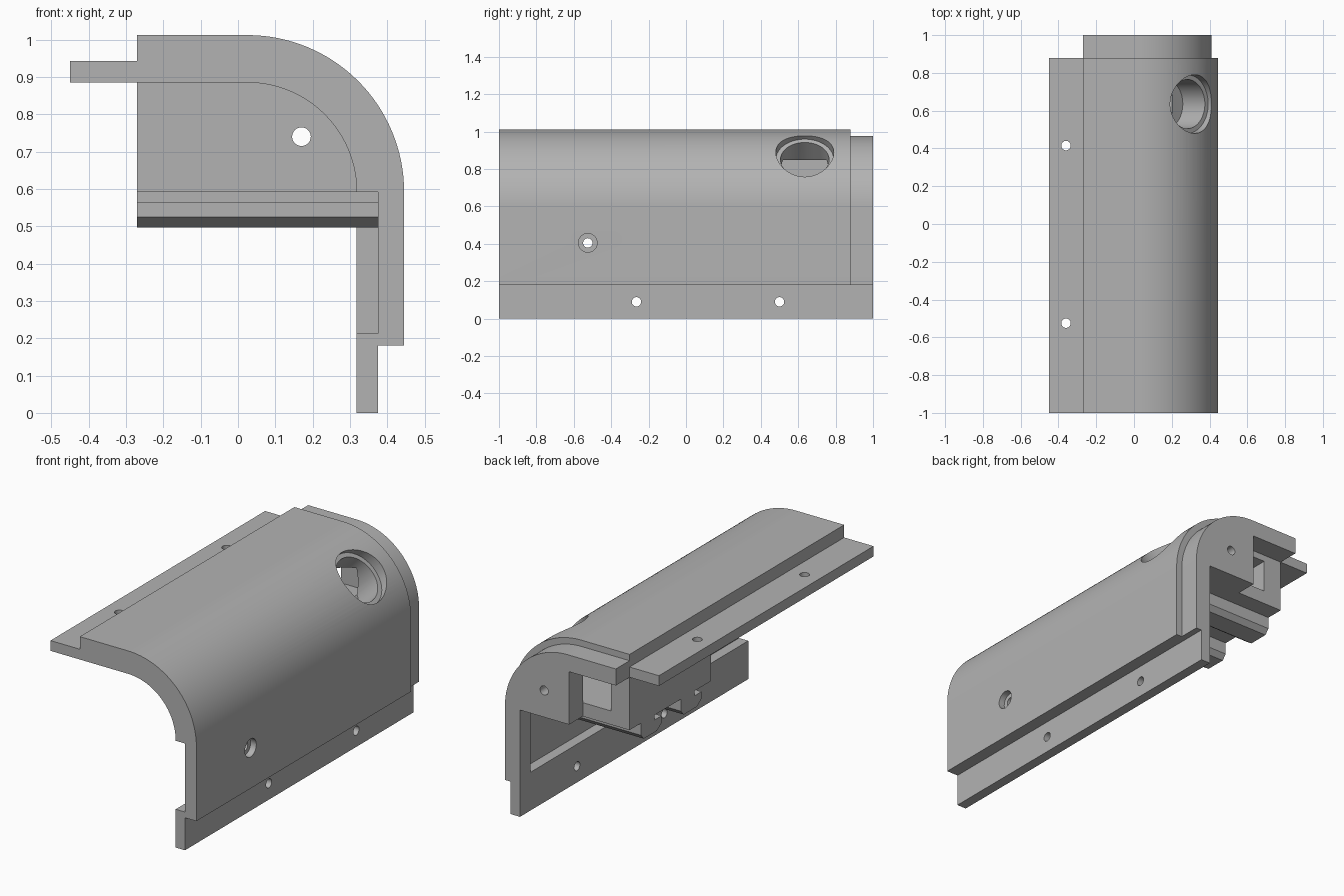
import bpy, bmesh, math
from mathutils import Vector, Matrix

if "Cube" in bpy.data.objects:
    bpy.data.objects.remove(bpy.data.objects["Cube"])

grey = bpy.data.materials.new("plain grey")
grey.use_nodes = True
colour = (0.45, 0.45, 0.45, 1)
grey.diffuse_color = colour
grey.node_tree.nodes["Principled BSDF"].inputs["Base Color"].default_value = colour

CX, CZ = 0.025, 0.592      # centre of the bend
R_OUT, R_IN = 0.42, 0.293
BACK = 0.88                # start of the rear lip
LEFT = -0.27


def finish(name, bm):
    bmesh.ops.recalc_face_normals(bm, faces=bm.faces)
    mesh = bpy.data.meshes.new(name)
    bm.to_mesh(mesh)
    bm.free()
    obj = bpy.data.objects.new(name, mesh)
    bpy.context.collection.objects.link(obj)
    mesh.materials.append(grey)
    return obj


def extrude(name, pts, start, end, axis="y"):
    """Extrude an (x, z) outline along y, or a (y, z) outline along x."""
    bm = bmesh.new()
    place = (lambda a, b: (a, start, b)) if axis == "y" else (lambda a, b: (start, a, b))
    face = bm.faces.new([bm.verts.new(place(a, b)) for a, b in pts])
    new = bmesh.ops.extrude_face_region(bm, geom=[face])["geom"]
    d = end - start
    bmesh.ops.translate(bm, verts=[v for v in new if isinstance(v, bmesh.types.BMVert)],
                        vec=(0, d, 0) if axis == "y" else (d, 0, 0))
    return finish(name, bm)


def box(name, x0, x1, y0, y1, z0, z1):
    return extrude(name, [(x0, z0), (x1, z0), (x1, z1), (x0, z1)], y0, y1)


def rod(name, a, b, r, sides=32):
    a, b = Vector(a), Vector(b)
    turn = (b - a).to_track_quat("Z", "Y").to_matrix().to_4x4()
    bm = bmesh.new()
    bmesh.ops.create_cone(bm, cap_ends=True, segments=sides, radius1=r, radius2=r,
                          depth=(b - a).length, matrix=Matrix.Translation((a + b) / 2) @ turn)
    return finish(name, bm)


def arc(r, n=32):
    """Quarter bend from the top round to the side."""
    angles = [math.pi / 2 * (1 - i / n) for i in range(n + 1)]
    return [(CX + r * math.cos(t), CZ + r * math.sin(t)) for t in angles]


def combine(target, tool, operation):
    mod = target.modifiers.new(operation, "BOOLEAN")
    mod.operation, mod.solver, mod.object = operation, "EXACT", tool
    bpy.context.view_layer.objects.active = target
    bpy.ops.object.modifier_apply(modifier=mod.name)
    bpy.data.objects.remove(tool)


def cut(tool):
    combine(shell, tool, "DIFFERENCE")


def add(tool):
    combine(shell, tool, "UNION")


# Bent shell with a thin flange along both long edges
top, side = CZ + R_OUT, CX + R_OUT
under, inner = CZ + R_IN, CX + R_IN
outline = [(-0.45, under), (-0.45, 0.942), (LEFT, 0.942), (LEFT, top)]
outline += arc(R_OUT) + [(side, 0.18), (0.375, 0.18), (0.375, 0), (inner, 0)]
outline += arc(R_IN)[::-1]
shell = extrude("curved_housing", outline, -1, 1)

# Rear lip: stepped down outside, and no upper flange
step = [(LEFT - 0.1, top - 0.035)] + arc(R_OUT - 0.035) + [(side - 0.035, 0.18), (0.6, 0.18)]
step += [(0.6, 1.2), (LEFT - 0.1, 1.2)]
cut(extrude("lip_step", step, BACK, 1.1))
cut(box("flange_end", -0.6, LEFT, BACK, 1.1, 0.8, 1.1))

# Enclosure under the bend, embedded in the shell, with a rear notch and cavity
add(extrude("enclosure", [(LEFT, CZ), (LEFT, 0.91)] + arc(0.318) + [], 0.165, 1))
cut(box("rear_notch", -0.4, 0.017, BACK, 1.1, 0.4, under))
cut(box("cavity", -0.157, 0.2, 0.28, BACK, 0.668, 0.848))

# Long recess on the inside of the side wall
cut(box("wall_recess", 0.2, 0.375, -1.1, 0.91, 0.212, CZ))

# Two hooked rails below the enclosure
hook = [(0.18, 0.62), (0.18, 0.525), (0.155, 0.497), (0.04, 0.497), (0, 0.525),
        (0, 0.565), (0.06, 0.565), (0.06, 0.62)]
for y in (0.25, 0.6):
    add(extrude("rail", [(y + a, z) for a, z in hook], LEFT, 0.4, "x"))

# Angled round port with a wider outer seat
def on_axis(r):
    k = r * math.sqrt(0.5)
    return (CX + k, 0.635, CZ + k)


cut(rod("port_seat", on_axis(0.365), on_axis(0.7), 0.155, 64))
cut(rod("port_bore", on_axis(0.2), on_axis(0.7), 0.13, 64))

# Screw holes
for y in (-0.525, 0.415):
    cut(rod("upper_flange_hole", (-0.36, y, 0.8), (-0.36, y, 1), 0.025))
for y in (-0.265, 0.5):
    cut(rod("lower_flange_hole", (0.25, y, 0.09), (0.5, y, 0.09), 0.025))
cut(rod("side_hole", (0.3, -0.525, 0.405), (0.5, -0.525, 0.405), 0.025))
cut(rod("side_hole_seat", (0.41, -0.525, 0.405), (0.5, -0.525, 0.405), 0.05))
cut(rod("lengthwise_hole", (0.17, 0.1, 0.74), (0.17, 1.1, 0.74), 0.025))

# Smooth the bend and bores, keep the edges sharp
bpy.ops.object.select_all(action="DESELECT")
shell.select_set(True)
bpy.context.view_layer.objects.active = shell
bpy.ops.object.shade_smooth_by_angle(angle=math.radians(25))
